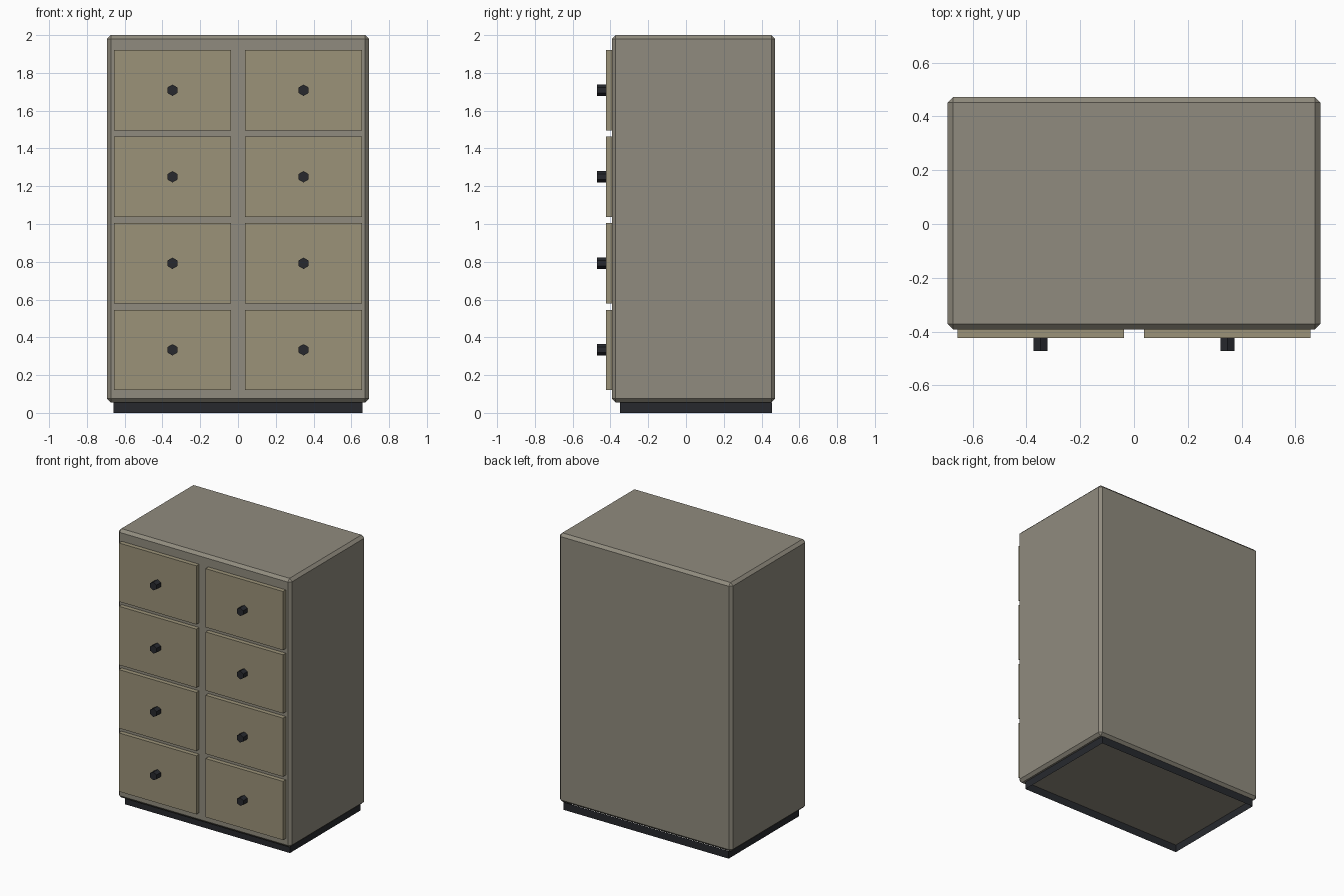
import bpy, bmesh, math

if "Cube" in bpy.data.objects:
    bpy.data.objects.remove(bpy.data.objects["Cube"])


def material(name, rgb):
    m = bpy.data.materials.new(name)
    m.diffuse_color = (*rgb, 1.0)
    m.use_nodes = True
    m.node_tree.nodes["Principled BSDF"].inputs["Base Color"].default_value = m.diffuse_color
    return m


BODY = material("warm_grey", (0.28, 0.26, 0.21))
FRONT = material("tan", (0.33, 0.29, 0.19))
DARK = material("charcoal", (0.02, 0.022, 0.027))


def box(name, lo, hi, mat, chamfer=0.0, drop_caps=False):
    bm = bmesh.new()
    bmesh.ops.create_cube(bm, size=1)
    for v in bm.verts:
        v.co = [(a + b) / 2 + c * (b - a) for a, b, c in zip(lo, hi, v.co)]
    if drop_caps:
        bm.normal_update()
        caps = [f for f in bm.faces if abs(f.normal.z) > 0.9]
        bmesh.ops.delete(bm, geom=caps, context='FACES_ONLY')
    if chamfer:
        bmesh.ops.bevel(bm, geom=bm.edges[:], offset=chamfer, segments=1,
                        affect='EDGES')
    mesh = bpy.data.meshes.new(name)
    bm.to_mesh(mesh)
    bm.free()
    obj = bpy.data.objects.new(name, mesh)
    mesh.materials.append(mat)
    bpy.context.collection.objects.link(obj)
    return obj


# Cabinet carcass with chamfered edges
FACE_Y = -0.392
box("cabinet_body", (-0.693, FACE_Y, 0.055), (0.693, 0.472, 2.0), BODY, 0.02)

# Recessed plinth, a hollow skirt open underneath
box("plinth", (-0.66, -0.349, 0.0), (0.66, 0.455, 0.055), DARK, drop_caps=True)

# Two columns of four drawers, each with a hexagonal knob
DRAWER_Y, KNOB_Y = -0.424, -0.472
for side, label in ((-1, "left"), (1, "right")):
    x = side * 0.347
    for row in range(4):
        z = 0.334 + row * 0.458
        box(f"drawer_{label}_{row + 1}", (x - 0.31, DRAWER_Y, z - 0.212),
            (x + 0.31, FACE_Y, z + 0.212), FRONT)
        bpy.ops.mesh.primitive_cylinder_add(
            vertices=6, radius=0.03, depth=DRAWER_Y - KNOB_Y,
            location=(x, (DRAWER_Y + KNOB_Y) / 2, z),
            rotation=(math.pi / 2, 0, 0))
        knob = bpy.context.object
        knob.name = f"knob_{label}_{row + 1}"
        knob.data.materials.append(DARK)
